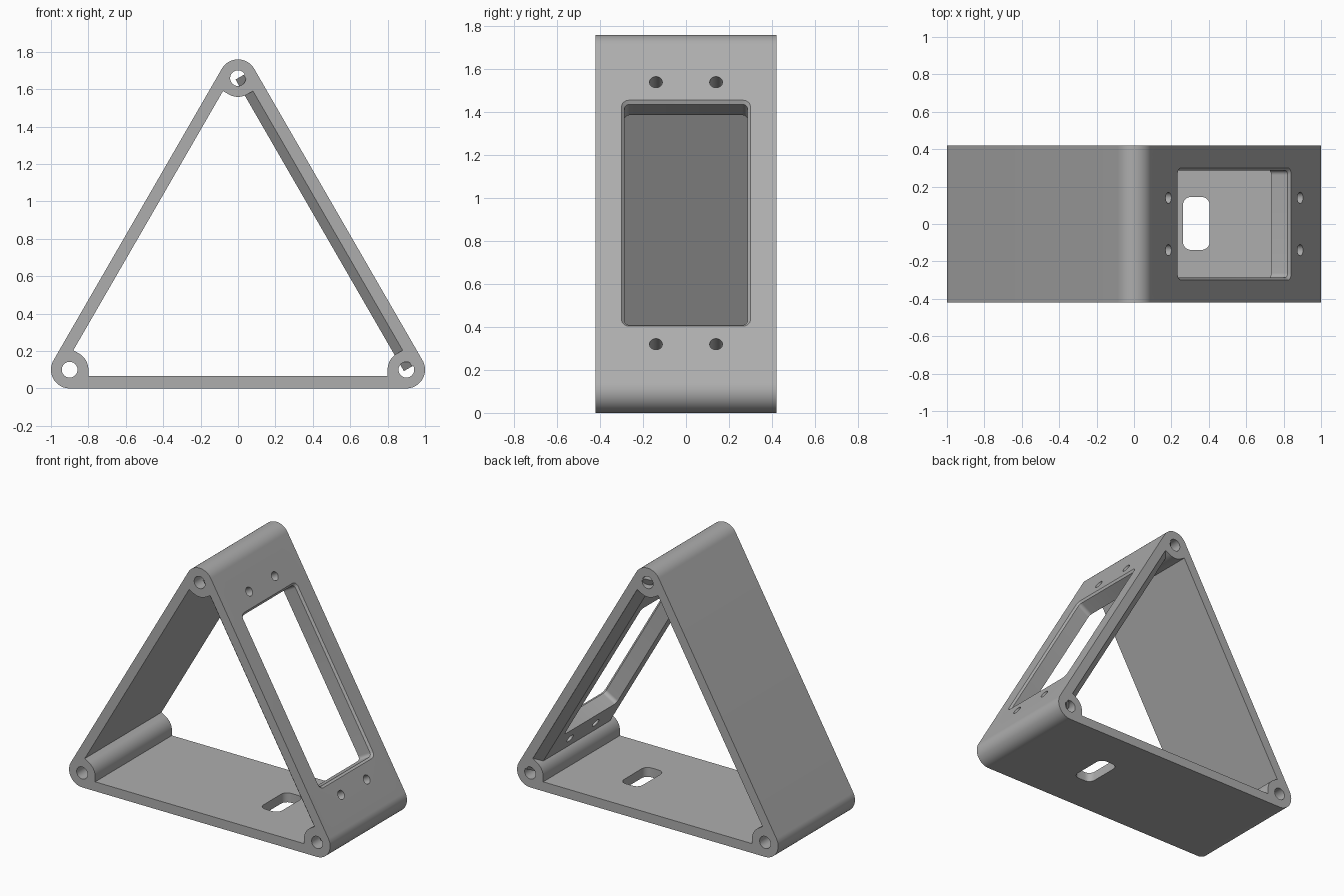
import bpy, bmesh, math
from mathutils import Matrix, Vector

if "Cube" in bpy.data.objects:
    bpy.data.objects.remove(bpy.data.objects["Cube"], do_unlink=True)

SIDE, R, WALL, DEPTH = 1.8, 0.1, 0.065, 0.84
GAP = R - WALL                       # wall's inner face beyond the line of pin centres
CENTRES = [Vector((-0.9, R)), Vector((0.9, R)), Vector((0, R + SIDE * math.sqrt(3) / 2))]

grey = bpy.data.materials.new("plain grey")
grey.use_nodes = True
colour = (0.42, 0.42, 0.42, 1)
grey.diffuse_color = colour
bsdf = next(n for n in grey.node_tree.nodes if n.type == 'BSDF_PRINCIPLED')
bsdf.inputs["Base Color"].default_value = colour
bsdf.inputs["Roughness"].default_value = 0.6


def arc(c, r, a0, a1, n=16):
    return [Vector((c[0] + r * math.cos(math.radians(a0 + (a1 - a0) * i / n)),
                    c[1] + r * math.sin(math.radians(a0 + (a1 - a0) * i / n)))) for i in range(n + 1)]


def circle(c, r, n=40):
    return arc(c, r, 0, 360, n)[:-1]


def rounded(hx, hy, r, n=6):
    pts = []
    for k, (sx, sy) in enumerate([(1, 1), (-1, 1), (-1, -1), (1, -1)]):
        pts += arc((sx * (hx - r), sy * (hy - r)), r, 90 * k, 90 * k + 90, n)
    return pts


def loft(name, layers, matrix):
    """Solid skinned through (outline, height) layers."""
    bm = bmesh.new()
    rings = [[bm.verts.new((p[0], p[1], h)) for p in pts] for pts, h in layers]
    for a, b in zip(rings, rings[1:]):
        for i in range(len(a)):
            j = (i + 1) % len(a)
            bm.faces.new((a[i], a[j], b[j], b[i]))
    bm.faces.new(rings[0][::-1])
    bm.faces.new(rings[-1])
    bmesh.ops.recalc_face_normals(bm, faces=bm.faces)
    mesh = bpy.data.meshes.new(name)
    bm.to_mesh(mesh)
    bm.free()
    mesh.transform(matrix)
    mesh.materials.append(grey)
    ob = bpy.data.objects.new(name, mesh)
    bpy.context.collection.objects.link(ob)
    return ob


def combine(target, tool, operation):
    tool.hide_render = True
    mod = target.modifiers.new(tool.name, 'BOOLEAN')
    mod.operation, mod.solver, mod.object = operation, 'EXACT', tool
    bpy.context.view_layer.objects.active = target
    bpy.ops.object.modifier_apply(modifier=mod.name)
    bpy.data.objects.remove(tool, do_unlink=True)


# Outlines of the triangular frame, outside and inside
outer, inner = [], []
for k, c in enumerate(CENTRES):
    start = 150 + 120 * k
    outer += arc(c, R, start, start + 120, 24)
    to_prev = (CENTRES[k - 1] - c).normalized()
    to_next = (CENTRES[(k + 1) % 3] - c).normalized()
    out_prev = Vector((-to_prev.y, to_prev.x))
    out_next = Vector((to_next.y, -to_next.x))
    inner.append(c + R * to_prev + GAP * out_prev)
    inner += arc(c, R, 60 + 120 * k, 120 * k, 16)
    inner.append(c + R * to_next + GAP * out_next)

# Upright frame space: outline x, z and depth along -y
upright = Matrix.Rotation(math.pi / 2, 4, 'X')
H = DEPTH / 2
frame = loft("triangular_frame", [(outer, -H), (outer, H)], upright)
combine(frame, loft("inner_cutter", [(inner, -1), (inner, 1)], upright), 'DIFFERENCE')
for c in CENTRES:
    hole = circle(c, 0.042)
    combine(frame, loft("pin_cutter", [(hole, -1), (hole, 1)], upright), 'DIFFERENCE')

# Space of the window wall: u down the slope, v = y, n outward
mid = (CENTRES[1] + CENTRES[2]) / 2
slope = (CENTRES[1] - CENTRES[2]).normalized()
wall = Matrix(((slope.x, 0, -slope.y, mid.x), (0, 1, 0, 0),
               (slope.y, 0, slope.x, mid.y), (0, 0, 0, 1)))


def box(hx, hy):
    return [(hx, hy), (-hx, hy), (-hx, -hy), (hx, -hy)]


# Thickened pad on the inside of the window wall, with sloping sides
L = SIDE / 2
pad = loft("window_pad", [(box(L, H - 0.055), -0.015), (box(L, H - 0.003), GAP),
                          (box(L, H - 0.003), GAP + 0.02)], wall)
combine(frame, pad, 'UNION')

# Window with a chamfered outer rim
small, big, wide = rounded(0.593, 0.287, 0.025), rounded(0.607, 0.3, 0.035), rounded(0.627, 0.32, 0.055)
window = loft("window_cutter", [(small, -0.1), (small, R - 0.014), (big, R), (big, R + 0.05)], wall)
combine(frame, window, 'DIFFERENCE')

# Four screw holes
for u in (-0.704, 0.704):
    for v in (-0.14, 0.14):
        screw = circle((u, v), 0.03, 28)
        combine(frame, loft("screw_cutter", [(screw, -0.08), (screw, 0.2)], wall), 'DIFFERENCE')

# Cable slot in the floor
slot = rounded(0.072, 0.142, 0.045)
combine(frame, loft("slot_cutter", [(slot, -0.1), (slot, 0.15)],
                    Matrix.Translation((0.333, 0.003, 0))), 'DIFFERENCE')

bpy.ops.object.select_all(action='DESELECT')
frame.select_set(True)
bpy.context.view_layer.objects.active = frame
bpy.ops.object.shade_smooth_by_angle(angle=math.radians(25))
